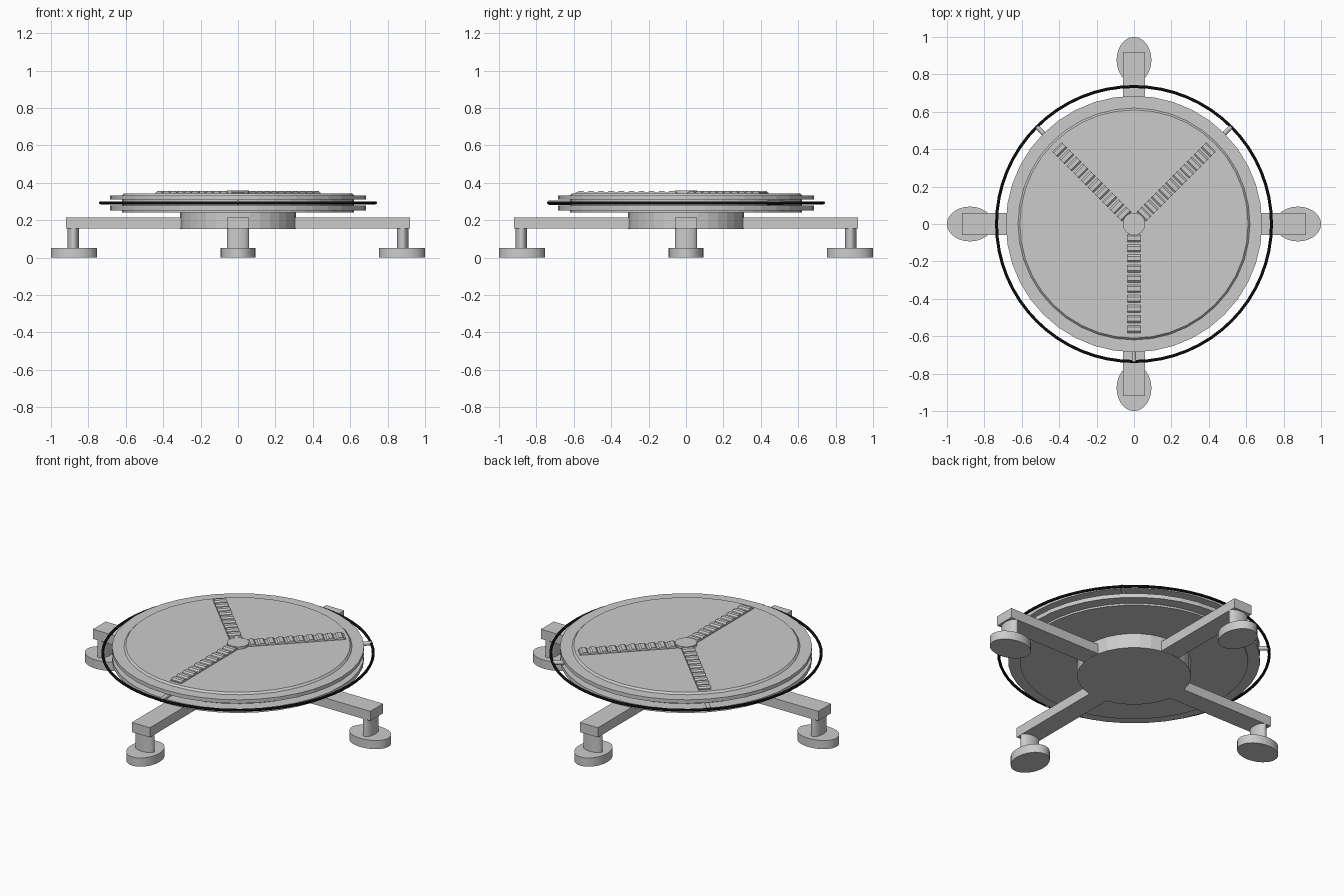
import bpy, bmesh, math
from mathutils import Matrix, Vector

if "Cube" in bpy.data.objects:
    bpy.data.objects.remove(bpy.data.objects["Cube"])


def finish(name, bm, angle=0, smooth=False, mat=None):
    """Turn a bmesh into an object rotated about the vertical axis."""
    bmesh.ops.rotate(bm, verts=bm.verts, cent=(0, 0, 0), matrix=Matrix.Rotation(angle, 3, 'Z'))
    bmesh.ops.recalc_face_normals(bm, faces=bm.faces)
    me = bpy.data.meshes.new(name)
    bm.to_mesh(me)
    bm.free()
    ob = bpy.data.objects.new(name, me)
    bpy.context.collection.objects.link(ob)
    if mat:
        me.materials.append(mat)
    if smooth:
        bpy.context.view_layer.objects.active = ob
        ob.select_set(True)
        bpy.ops.object.shade_smooth_by_angle(angle=math.radians(35))
        ob.select_set(False)
    return ob


def lathe(name, profile, sides, cx=0, sx=1, sy=1, angle=0, smooth=False, closed=False, mat=None):
    """Spin (radius, z) points about z; scaled to an ellipse and moved to cx."""
    bm = bmesh.new()
    rings = []
    for r, z in profile:
        rings.append([bm.verts.new((cx + sx * r * math.cos(2 * math.pi * i / sides),
                                    sy * r * math.sin(2 * math.pi * i / sides), z))
                      for i in range(sides)])
    pairs = list(zip(rings, rings[1:]))
    if closed:
        pairs.append((rings[-1], rings[0]))
    else:
        bm.faces.new(rings[0])
        bm.faces.new(rings[-1])
    for a, b in pairs:
        for i in range(sides):
            j = (i + 1) % sides
            bm.faces.new((a[i], a[j], b[j], b[i]))
    return finish(name, bm, angle, smooth, mat)


def extrude_profile(name, pts, half_width, angle=0):
    """Extrude an (x, z) outline sideways along y."""
    bm = bmesh.new()
    face = bm.faces.new([bm.verts.new((x, -half_width, z)) for x, z in pts])
    ext = bmesh.ops.extrude_face_region(bm, geom=[face])
    verts = [v for v in ext['geom'] if isinstance(v, bmesh.types.BMVert)]
    bmesh.ops.translate(bm, verts=verts, vec=Vector((0, 2 * half_width, 0)))
    return finish(name, bm, angle)


black = bpy.data.materials.new("black")
black.diffuse_color = (0.01, 0.01, 0.01, 1)
black.use_nodes = True
black.node_tree.nodes["Principled BSDF"].inputs["Base Color"].default_value = black.diffuse_color

# Central pedestal
lathe("pedestal", [(0.31, 0.154), (0.31, 0.25)], 32)

# Four arms with posts and oval feet
for k in range(4):
    a = k * math.pi / 2
    extrude_profile(f"arm_{k}", [(0.27, 0.155), (0.92, 0.155), (0.92, 0.213), (0.27, 0.213)], 0.06, a)
    lathe(f"post_{k}", [(1, 0.045), (1, 0.16)], 32, 0.88, 0.031, 0.06, a, True)
    lathe(f"foot_{k}", [(1, 0), (1, 0.052)], 32, 0.877, 0.123, 0.093, a, True)

# Turntable with two flanges around a core
lathe("turntable", [(0.62, 0.242), (0.62, 0.253), (0.685, 0.253), (0.685, 0.278),
                    (0.62, 0.278), (0.62, 0.31), (0.685, 0.31), (0.685, 0.332),
                    (0.62, 0.332), (0.61, 0.343)], 40)

# Thin black hoop around the table
hoop = [(0.735 + 0.008 * math.cos(t * math.pi / 4), 0.293 + 0.008 * math.sin(t * math.pi / 4))
        for t in range(8)]
lathe("hoop", hoop, 64, smooth=True, closed=True, mat=black)

# Three ribbed rails and the pins that carry the hoop
for k, deg in enumerate((45, 135, 270)):
    a = math.radians(deg)
    outline = [(0.03, 0.335), (0.59, 0.335), (0.59, 0.349)]
    for n in range(10):
        x = 0.562 - n * 0.054
        outline += [(x + 0.02, 0.349), (x + 0.011, 0.357), (x - 0.011, 0.357), (x - 0.02, 0.349)]
    outline.append((0.03, 0.349))
    extrude_profile(f"rail_{k}", outline, 0.035, a)
    bm = bmesh.new()
    bmesh.ops.create_cone(bm, cap_ends=True, segments=16, radius1=0.012, radius2=0.012, depth=0.13,
                          matrix=Matrix.Translation((0.67, 0, 0.293)) @ Matrix.Rotation(math.pi / 2, 4, 'Y'))
    finish(f"hoop_pin_{k}", bm, a, True)

# Centre cap where the rails meet
lathe("centre_cap", [(0.06, 0.335), (0.06, 0.358)], 24)
